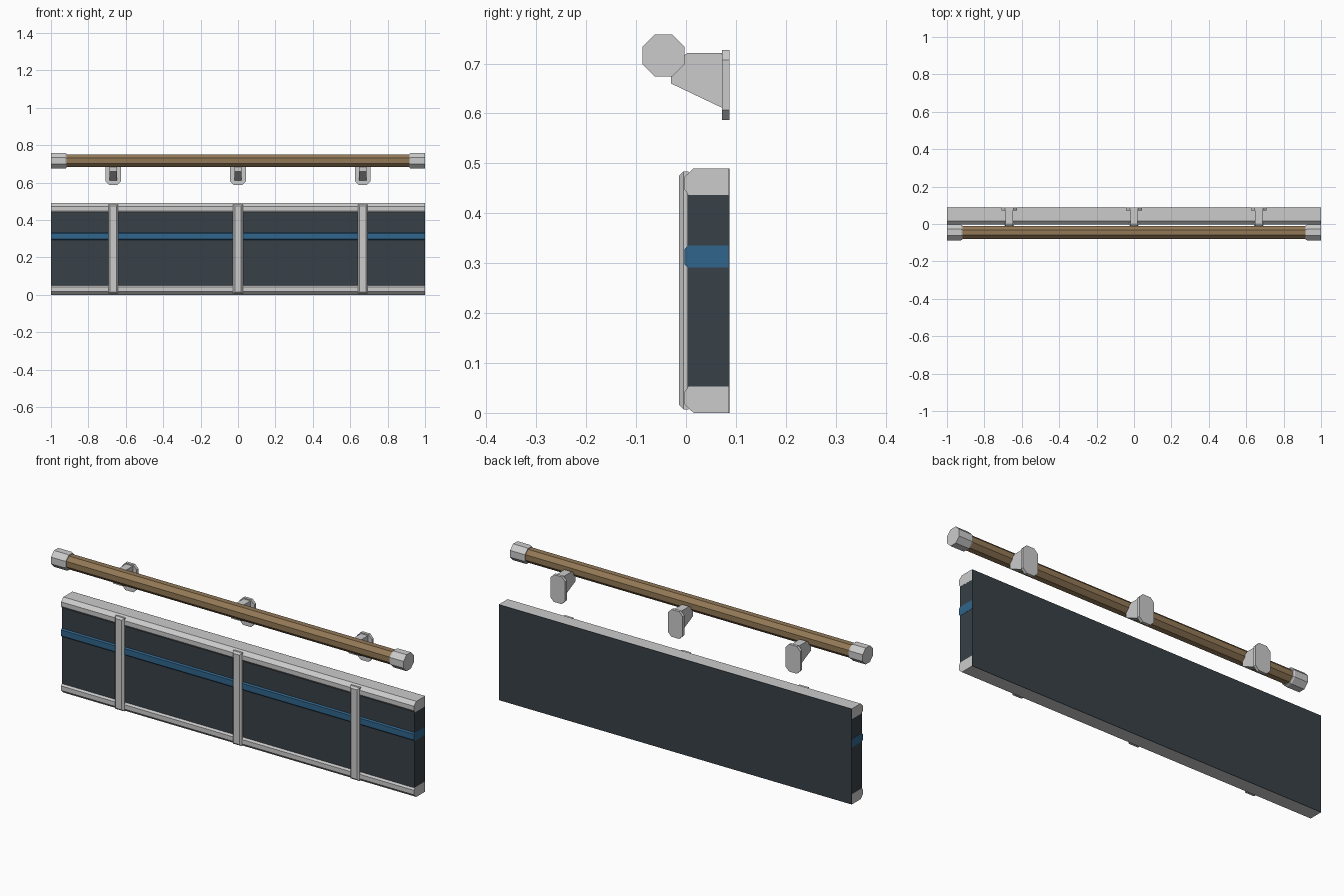
import bpy, bmesh, math

if "Cube" in bpy.data.objects:
    bpy.data.objects.remove(bpy.data.objects["Cube"])


def material(name, rgb):
    m = bpy.data.materials.new(name)
    m.diffuse_color = (*rgb, 1)
    m.use_nodes = True
    m.node_tree.nodes["Principled BSDF"].inputs["Base Color"].default_value = m.diffuse_color
    return m


DARK = material("dark_panel", (0.04, 0.052, 0.063))
BLUE = material("blue_stripe", (0.03, 0.13, 0.26))
WOOD = material("wood", (0.29, 0.19, 0.095))


def loft(name, rings, mat=None):
    """Join matching rings of 3D points and cap both ends."""
    bm = bmesh.new()
    loops = [[bm.verts.new(p) for p in r] for r in rings]
    n = len(loops[0])
    for a, b in zip(loops, loops[1:]):
        for i in range(n):
            j = (i + 1) % n
            bm.faces.new((a[i], a[j], b[j], b[i]))
    bm.faces.new(loops[0][::-1])
    bm.faces.new(loops[-1])
    bmesh.ops.recalc_face_normals(bm, faces=bm.faces)
    me = bpy.data.meshes.new(name)
    bm.to_mesh(me)
    bm.free()
    ob = bpy.data.objects.new(name, me)
    bpy.context.collection.objects.link(ob)
    if mat:
        me.materials.append(mat)
    return ob


def extrude_x(name, profile, x0, x1, mat=None):
    return loft(name, [[(x, y, z) for y, z in profile] for x in (x0, x1)], mat)


def octagon(x, apothem, cy=-0.045, cz=0.716):
    r = apothem / math.cos(math.pi / 8)
    return [(x, cy + r * math.cos((i + .5) * math.pi / 4),
             cz + r * math.sin((i + .5) * math.pi / 4)) for i in range(8)]


def rect(y, hx, z0, z1, cx):
    return [(cx - hx, y, z0), (cx + hx, y, z0), (cx + hx, y, z1), (cx - hx, y, z1)]


# Wall panel with thin backing sheet
extrude_x("panel", [(0.003, 0.05), (0.085, 0.05), (0.085, 0.44), (0.003, 0.44)], -1, 1, DARK)
extrude_x("panel_backing", [(0.085, 0), (0.087, 0), (0.087, 0.49), (0.085, 0.49)], -1, 1, DARK)

# Top and bottom trims, mirrored about the panel middle
trim = [(0.085, 0.49), (0.015, 0.49), (-0.004, 0.472), (-0.004, 0.449),
        (0.005, 0.437), (0.085, 0.437)]
extrude_x("top_trim", trim, -1.001, 1.001)
extrude_x("bottom_trim", [(y, 0.49 - z) for y, z in trim], -1.001, 1.001)

# Blue stripe
extrude_x("stripe", [(0.085, 0.291), (0.004, 0.291), (-0.003, 0.298), (-0.003, 0.328),
                     (0.004, 0.335), (0.085, 0.335)], -1.001, 1.001, BLUE)

# Handrail and end caps
loft("handrail", [octagon(-0.95, 0.034), octagon(0.95, 0.034)], WOOD)
for side, s in (("left", -1), ("right", 1)):
    loft(side + "_end_cap", [octagon(s * x, a) for x, a in
                             ((0.918, 0.038), (0.926, 0.042), (1.0, 0.042))])

# Posts and rail brackets
for i, x in enumerate((-0.667, 0, 0.667)):
    loft(f"post_{i}", [rect(0.005, 0.026, 0.007, 0.484, x),
                       rect(-0.005, 0.026, 0.007, 0.484, x),
                       rect(-0.014, 0.017, 0.016, 0.475, x)])
    w, c = 0.042, 0.02
    plate = [(-w + c, 0.587), (w - c, 0.587), (w, 0.607), (w, 0.707),
             (w - c, 0.727), (-w + c, 0.727), (-w, 0.707), (-w, 0.607)]
    loft(f"bracket_plate_{i}", [[(x + px, y, z) for px, z in plate] for y in (0.072, 0.087)])
    arm = [(0.073, 0.721), (0.003, 0.721), (-0.03, 0.70), (-0.03, 0.66), (0.073, 0.611)]
    extrude_x(f"bracket_arm_{i}", arm, x - 0.02, x + 0.02)
